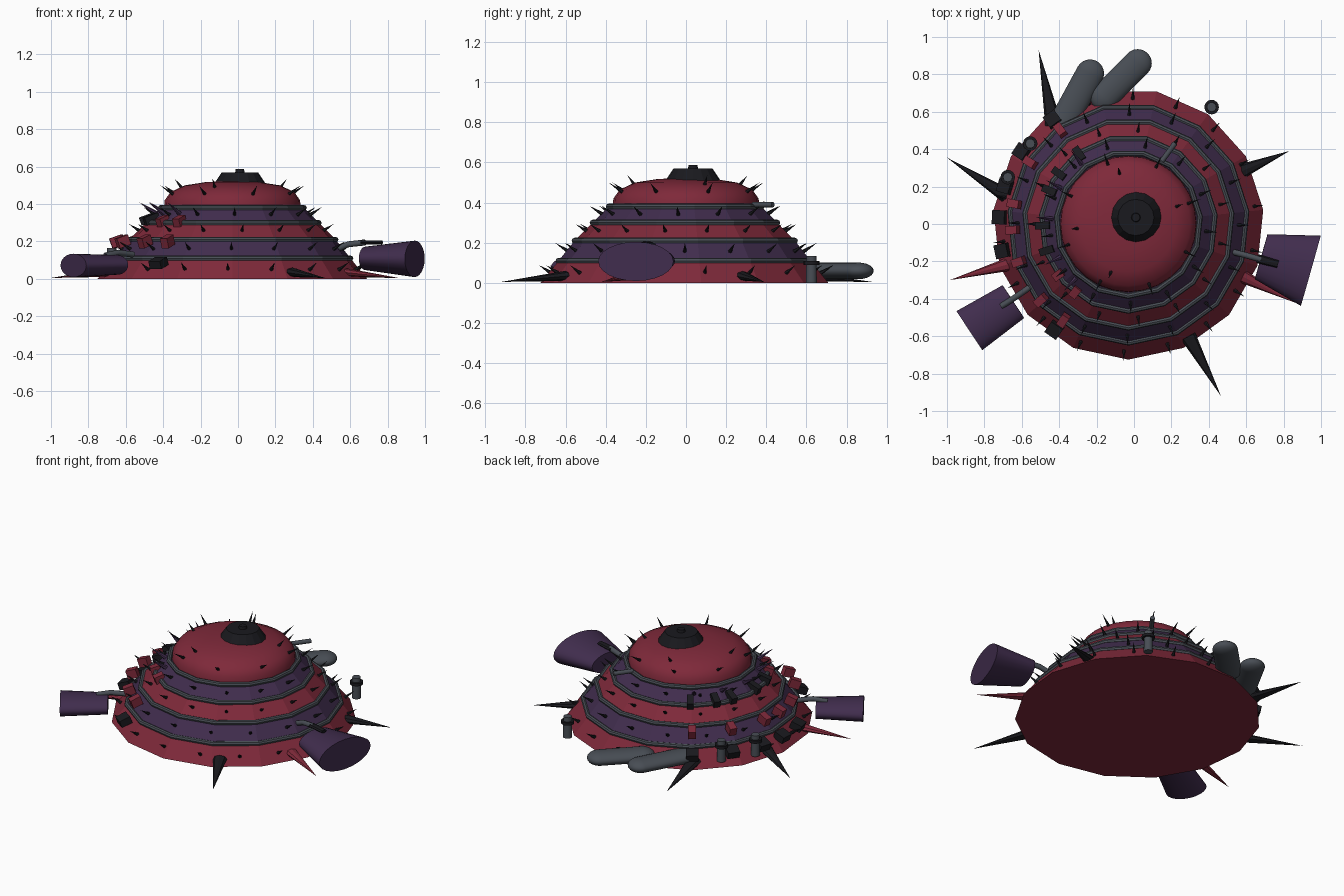
import bpy, math
from mathutils import Vector, Matrix

if "Cube" in bpy.data.objects:
    bpy.data.objects.remove(bpy.data.objects["Cube"])

CX = -0.03  # body axis
SIDES = 15


def material(name, rgb):
    m = bpy.data.materials.new(name)
    m.diffuse_color = (*rgb, 1)
    m.use_nodes = True
    m.node_tree.nodes["Principled BSDF"].inputs["Base Color"].default_value = m.diffuse_color
    return m


RED = material("red", (0.21, 0.022, 0.042))
PURPLE = material("purple", (0.052, 0.026, 0.075))
DARK = material("dark", (0.010, 0.010, 0.013))
STEEL = material("steel", (0.065, 0.075, 0.09))


def finish(name, mat, smooth=False):
    o = bpy.context.object
    o.name = name
    o.data.materials.append(mat)
    if smooth:
        bpy.ops.object.shade_smooth_by_angle(angle=math.radians(40))
    return o


def around(deg, r, z):
    a = math.radians(deg)
    return Vector((CX + r * math.cos(a), r * math.sin(a), z))


def frustum(name, a, b, r1, r2, mat, sides=16, flat=1.0, smooth=False):
    """Tapered cylinder from a to b; flat squashes its cross-section upright."""
    a, b = Vector(a), Vector(b)
    d = b - a
    bpy.ops.mesh.primitive_cone_add(vertices=sides, radius1=r1, radius2=r2, depth=d.length)
    o = finish(name, mat, smooth)
    z = d.normalized()
    ref = Vector((0, 0, 1)) if abs(z.z) < 0.99 else Vector((0, 1, 0))
    x = ref.cross(z).normalized()
    y = z.cross(x)
    rot = Matrix((x, y, z)).transposed().to_4x4()
    o.matrix_world = Matrix.Translation((a + b) / 2) @ rot @ Matrix.Diagonal((1, flat, 1, 1))
    return o


def lathe(name, profile, sides, mat, smooth=False, turn=-90):
    verts, faces = [], []
    for r, z in profile:
        verts += [around(turn + 360 * i / sides, r, z) for i in range(sides)]
    for k in range(len(profile) - 1):
        for i in range(sides):
            j = (i + 1) % sides
            faces.append((k * sides + i, k * sides + j, (k + 1) * sides + j, (k + 1) * sides + i))
    faces.append(tuple(reversed(range(sides))))
    faces.append(tuple(range(len(verts) - sides, len(verts))))
    me = bpy.data.meshes.new(name)
    me.from_pydata(verts, [], faces)
    o = bpy.data.objects.new(name, me)
    bpy.context.collection.objects.link(o)
    bpy.ops.object.select_all(action='DESELECT')
    bpy.context.view_layer.objects.active = o
    o.select_set(True)
    return finish(name, mat, smooth)


def pipe(name, pts, r, mat):
    cu = bpy.data.curves.new(name, 'CURVE')
    cu.dimensions = '3D'
    cu.bevel_depth = r
    cu.bevel_resolution = 2
    cu.use_fill_caps = True
    s = cu.splines.new('POLY')
    s.points.add(len(pts) - 1)
    for p, c in zip(s.points, pts):
        p.co = (*c, 1)
    cu.materials.append(mat)
    bpy.context.collection.objects.link(bpy.data.objects.new(name, cu))


# stacked hull tiers with a seam ring on each
levels = [(0.725, 0), (0.635, 0.11), (0.555, 0.21), (0.465, 0.30), (0.385, 0.38)]
for k in range(4):
    lo, hi = levels[k], levels[k + 1]
    lathe(f"hull_tier_{k}", [lo, hi], SIDES, (RED, PURPLE)[k % 2])
    bpy.ops.mesh.primitive_torus_add(major_segments=SIDES, minor_segments=8, major_radius=hi[0],
                                     minor_radius=0.015, location=(CX, 0, hi[1]),
                                     rotation=(0, 0, -math.pi / 2))
    finish(f"seam_ring_{k}", STEEL)

# dome, hatch and knob
lathe("dome", [(0.365, 0.375), (0.362, 0.42), (0.33, 0.465), (0.255, 0.5), (0.14, 0.518), (0.03, 0.522)],
      28, RED, True)
frustum("hatch", (0.01, 0.035, 0.51), (0.01, 0.035, 0.57), 0.137, 0.097, DARK, 16)
frustum("hatch_knob", (0.01, 0.035, 0.565), (0.01, 0.035, 0.587), 0.026, 0.022, DARK, 12)

# small thorns on every tier and the dome
for k, (r, z, n, length) in enumerate([(0.685, 0.055, 18, 0.06), (0.595, 0.16, 16, 0.07),
                                       (0.505, 0.26, 15, 0.06), (0.425, 0.345, 13, 0.07),
                                       (0.335, 0.45, 8, 0.09)]):
    for i in range(n):
        deg = 360 * i / n + 14 * k + 8
        frustum("thorn", around(deg, r - 0.02, z - 0.01), around(deg, r + length * 0.8, z + length * 0.55),
                0.012, 0, DARK, 6)
for deg in (20, 100, 185, 250):
    frustum("dome_thorn", around(deg, 0.27, 0.485), around(deg, 0.31, 0.535), 0.01, 0, DARK, 6)

# large ground spikes
for a, b, mat, r in [((-0.43, 0.53), (-0.51, 0.93), DARK, 0.045),
                     ((-0.68, 0.15), (-1.0, 0.355), DARK, 0.04),
                     ((0.57, 0.28), (0.83, 0.39), DARK, 0.04),
                     ((0.29, -0.60), (0.465, -0.92), DARK, 0.042),
                     ((-0.67, -0.215), (-0.985, -0.3), RED, 0.036),
                     ((0.58, -0.28), (0.86, -0.42), RED, 0.036)]:
    frustum("ground_spike", (*a, 0.035), (*b, 0.005), r, 0, mat, 8, 0.6)

# flattened thrusters and their feed pipes
frustum("thruster_right", (0.68, -0.175, 0.11), (0.945, -0.25, 0.107), 0.125, 0.195, PURPLE, 24, 0.5, True)
frustum("thruster_left", (-0.645, -0.415, 0.075), (-0.88, -0.57, 0.072), 0.105, 0.125, PURPLE, 24, 0.5, True)
pipe("feed_pipe_right", [(0.53, -0.15, 0.16), (0.59, -0.165, 0.185), (0.68, -0.19, 0.195)], 0.016, STEEL)
frustum("feed_tip_right", (0.66, -0.185, 0.195), (0.77, -0.215, 0.195), 0.024, 0.02, DARK, 8, 0.5)
pipe("feed_pipe_left", [(-0.56, -0.34, 0.13), (-0.64, -0.395, 0.14), (-0.71, -0.44, 0.125)], 0.016, STEEL)
pipe("upper_rod", [around(62, 0.38, 0.39), around(60, 0.50, 0.39)], 0.014, STEEL)

# flattened rear tanks
for a, b in [((-0.38, 0.54), (-0.235, 0.805)), ((-0.16, 0.68), (0.02, 0.86))]:
    a, b = Vector((*a, 0.06)), Vector((*b, 0.06))
    frustum("rear_tank", a, b, 0.075, 0.075, STEEL, 24, 0.55, True)
    for p in (a, b):
        bpy.ops.mesh.primitive_uv_sphere_add(segments=24, ring_count=12, radius=0.075, location=p)
        finish("rear_tank_end", STEEL, True).scale = (1, 1, 0.55)

# standing canisters with collars
for x, y, z in [(-0.555, 0.43, 0.03), (-0.675, 0.25, 0.03), (0.415, 0.625, 0)]:
    frustum("canister", (x, y, z), (x, y, z + 0.135), 0.027, 0.025, STEEL, 16, 1, True)
    frustum("canister_collar", (x, y, z + 0.09), (x, y, z + 0.108), 0.039, 0.039, DARK, 16, 1, True)

# blocks clustered on the left flank: (radius, height, size, colour, angles)
for r, z, size, mat, angles in [
        (0.69, 0.085, (0.07, 0.075, 0.045), DARK, (126, 146, 163, 177, 192, 235)),
        (0.62, 0.2, (0.065, 0.045, 0.055), RED, (126, 148, 170, 183, 199, 221, 236)),
        (0.455, 0.32, (0.08, 0.04, 0.045), DARK, (125, 144, 157, 181, 198)),
        (0.46, 0.31, (0.06, 0.045, 0.045), RED, (216, 232))]:
    for deg in angles:
        bpy.ops.mesh.primitive_cube_add(size=1, location=around(deg, r, z),
                                        rotation=(0, 0.35, math.radians(deg)))
        finish("flank_block", mat).scale = size

# long quills above the left flank blocks
for deg in (128, 152, 176, 206, 226):
    frustum("flank_quill", around(deg, 0.40, 0.345), around(deg, 0.50, 0.41), 0.015, 0, PURPLE, 6)
